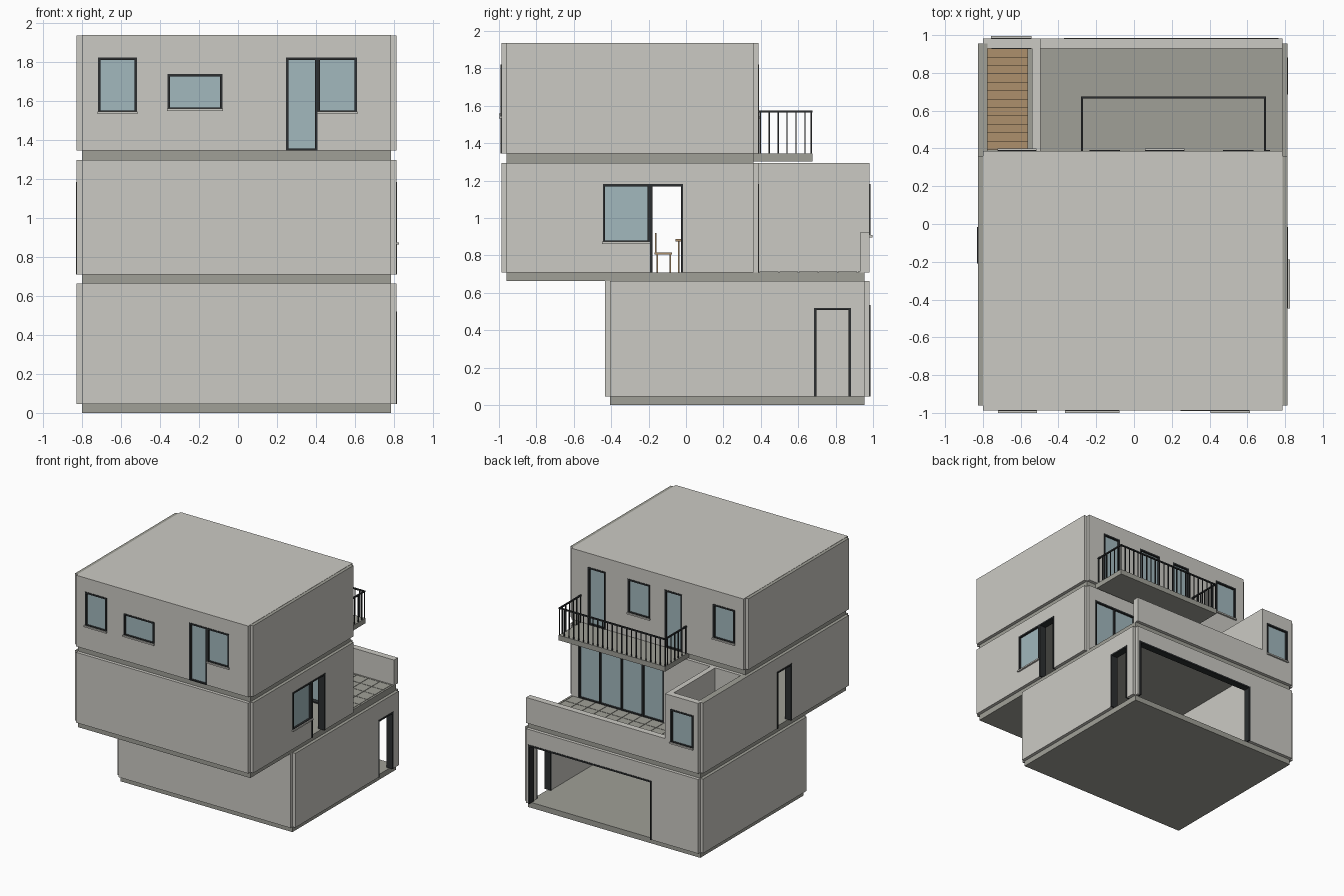
import bpy, bmesh
from mathutils import Vector

cube = bpy.data.objects.get("Cube")
if cube:
    bpy.data.objects.remove(cube, do_unlink=True)


def material(name, rgb):
    m = bpy.data.materials.new(name)
    m.use_nodes = True
    m.diffuse_color = (*rgb, 1)
    m.node_tree.nodes["Principled BSDF"].inputs["Base Color"].default_value = (*rgb, 1)
    return m


PLASTER = material("pale plaster", (0.6, 0.59, 0.55))
CONCRETE = material("grey concrete", (0.35, 0.35, 0.31))
METAL = material("dark metal", (0.025, 0.028, 0.03))
GLASS = material("blue glass", (0.36, 0.48, 0.51))
WOOD = material("oak wood", (0.42, 0.28, 0.15))

# Shared outline of the building core and level heights
LEFT, RIGHT, FRONT, GARAGE_FRONT, HOUSE_BACK, BACK = -0.8, 0.785, -0.96, -0.405, 0.36, 0.955
OUT, IN = 0.027, 0.025
Z_GROUND, Z_CEIL, Z_MID, Z_MID_TOP, Z_UP, Z_ROOF = 0.045, 0.662, 0.71, 1.295, 1.345, 1.935


def finish(name, bm, *mats):
    bmesh.ops.recalc_face_normals(bm, faces=bm.faces)
    mesh = bpy.data.meshes.new(name)
    bm.to_mesh(mesh)
    bm.free()
    ob = bpy.data.objects.new(name, mesh)
    for m in mats:
        mesh.materials.append(m)
    bpy.context.collection.objects.link(ob)
    return ob


def place(axis, u, v, w):
    """Point from in-plane u, v and depth w along the axis."""
    return {"x": (w, u, v), "y": (u, w, v), "z": (u, v, w)}[axis]


def boxes(name, mat, items):
    """One object from several boxes given as (low corner, high corner)."""
    bm = bmesh.new()
    for lo, hi in items:
        lo, hi = Vector(lo), Vector(hi)
        verts = bmesh.ops.create_cube(bm, size=1)["verts"]
        for v in verts:
            v.co = (lo + hi) / 2 + v.co * (hi - lo)
    return finish(name, bm, mat)


def panel(name, mat, axis, w0, w1, u0, u1, v0, v1, holes=()):
    """Slab with rectangular holes (u0, u1, v0, v1)."""
    us = sorted({u0, u1, *[h[0] for h in holes], *[h[1] for h in holes]})
    vs = sorted({v0, v1, *[h[2] for h in holes], *[h[3] for h in holes]})
    bm = bmesh.new()
    for a, b in zip(us, us[1:]):
        for c, d in zip(vs, vs[1:]):
            cu, cv = (a + b) / 2, (c + d) / 2
            if any(h[0] < cu < h[1] and h[2] < cv < h[3] for h in holes):
                continue
            bm.faces.new([bm.verts.new(place(axis, *p, w0))
                          for p in ((a, c), (b, c), (b, d), (a, d))])
    bmesh.ops.remove_doubles(bm, verts=bm.verts, dist=0.0001)
    new = bmesh.ops.extrude_face_region(bm, geom=bm.faces[:], use_keep_orig=True)["geom"]
    shift = Vector(place(axis, 0, 0, w1 - w0))
    bmesh.ops.translate(bm, vec=shift, verts=[g for g in new if isinstance(g, bmesh.types.BMVert)])
    return finish(name, bm, mat)


def fit_opening(name, axis, sign, core, u0, u1, v0, v1, kind, panes=1):
    """Metal frame, glass and sill for one wall opening."""
    t = 0.013
    d0, d1 = sorted((core - sign * (IN + 0.003), core + sign * (OUT + 0.004)))

    def bar(a, b, c, d, e=d0, f=d1):
        return place(axis, a, c, e), place(axis, b, d, f)

    bars = [bar(u0, u0 + t, v0, v1), bar(u1 - t, u1, v0, v1), bar(u0, u1, v1 - t, v1)]
    for i in range(1, panes):
        c = u0 + (u1 - u0) * i / panes
        bars.append(bar(c - t / 2, c + t / 2, v0, v1))
    if kind != "open":
        bars.append(bar(u0, u1, v0, v0 + t * 0.7))
        g0, g1 = sorted((core + sign * 0.008, core + sign * 0.014))
        boxes(name + "_glass", GLASS, [bar(u0, u1, v0, v1, g0, g1)])
    boxes(name + "_frame", METAL, bars)
    if kind == "window":
        s0, s1 = sorted((core, core + sign * (OUT + 0.014)))
        boxes(name + "_sill", PLASTER, [bar(u0 - 0.003, u1 + 0.003, v0 - 0.008, v0 + 0.004, s0, s1)])


def facade(name, axis, sign, core, u0, u1, v0, v1, openings=()):
    w0, w1 = sorted((core - sign * IN, core + sign * OUT))
    wall = panel(name, PLASTER, axis, w0, w1, u0, u1, v0, v1, [o[1:5] for o in openings])
    if axis == "x":  # grey capping on the side walls
        wall.data.materials.append(CONCRETE)
        for f in wall.data.polygons:
            if f.normal.z > 0.9 and f.center.z > v1 - 0.01:
                f.material_index = 1
    for label, *rect in openings:
        fit_opening(name + "_" + label, axis, sign, core, *rect)


# Floor slabs, stairwell hole and roof
panel("plinth", CONCRETE, "z", 0, Z_GROUND, LEFT, RIGHT, GARAGE_FRONT, BACK)
WELL = (-0.775, -0.565, 0.395, 0.93)
panel("middle_slab", CONCRETE, "z", Z_CEIL, Z_MID, LEFT, RIGHT, FRONT, BACK, [WELL])
panel("upper_slab", CONCRETE, "z", Z_MID_TOP, Z_UP, LEFT, RIGHT, FRONT, HOUSE_BACK)
panel("roof", PLASTER, "z", Z_ROOF - 0.03, Z_ROOF + 0.002, LEFT, RIGHT, FRONT - OUT, HOUSE_BACK + OUT)

# Ground floor with garage opening and side door
facade("ground_front", "y", -1, GARAGE_FRONT, LEFT, RIGHT, Z_GROUND, Z_CEIL)
facade("ground_back", "y", 1, BACK, LEFT, RIGHT, Z_GROUND, Z_CEIL,
       [("garage", -0.37, 0.765, Z_GROUND, 0.535, "open")])
facade("ground_left", "x", 1, RIGHT, GARAGE_FRONT, BACK, Z_GROUND, Z_CEIL,
       [("door", 0.685, 0.882, Z_GROUND, 0.52, "open")])
facade("ground_right", "x", -1, LEFT, GARAGE_FRONT, BACK, Z_GROUND, Z_CEIL)
panel("garage_partition", PLASTER, "x", -0.43, -0.39, GARAGE_FRONT, BACK, Z_GROUND, Z_CEIL)

# Middle floor
DOOR_TOP = 1.182
facade("middle_front", "y", -1, FRONT, LEFT, RIGHT, Z_MID, Z_MID_TOP)
facade("middle_left", "x", 1, RIGHT, FRONT, HOUSE_BACK, Z_MID, Z_MID_TOP,
       [("window", -0.445, -0.192, 0.87, DOOR_TOP, "window"),
        ("door", -0.192, -0.015, Z_MID, DOOR_TOP, "open")])
facade("middle_right", "x", -1, LEFT, FRONT, BACK, Z_MID, Z_MID_TOP,
       [("door", -0.21, -0.015, Z_MID, DOOR_TOP, "open")])
facade("middle_back", "y", 1, HOUSE_BACK, LEFT, RIGHT, Z_MID, Z_MID_TOP,
       [("sliding_door", -0.07, 0.72, Z_MID, DOOR_TOP, "glass_door", 4)])

# Stair room, open to the sky, and terrace parapet
ROOM = -0.495
facade("stair_room_back", "y", 1, BACK, LEFT, ROOM, Z_MID, Z_MID_TOP,
       [("window", -0.755, -0.545, 0.905, DOOR_TOP, "window")])
panel("stair_room_side", PLASTER, "x", ROOM - 0.045, ROOM, HOUSE_BACK, BACK, Z_MID, Z_MID_TOP)
facade("terrace_parapet", "y", 1, BACK, ROOM, RIGHT, Z_MID, 0.922)

# Stairs descending towards the back
STEPS = 12
run, rise = (WELL[3] - WELL[2]) / STEPS, (Z_MID - Z_GROUND) / (STEPS + 1)
boxes("stair_treads", WOOD, [
    ((WELL[0], WELL[2] + i * run, Z_MID - (i + 1) * rise - 0.015),
     (WELL[1], WELL[2] + (i + 1) * run, Z_MID - (i + 1) * rise)) for i in range(STEPS)])

# Terrace paving
tile, gap = 0.105, 0.004
boxes("terrace_tiles", CONCRETE, [
    ((ROOM + i * tile + gap, 0.39 + j * tile + gap, Z_MID - 0.002),
     (min(ROOM + (i + 1) * tile, RIGHT), min(0.39 + (j + 1) * tile, BACK - IN), Z_MID + 0.004))
    for i in range(13) for j in range(6) if ROOM + i * tile + gap < RIGHT - gap])

# Upper floor
HEAD, SILL = 1.822, 1.54
facade("upper_front", "y", -1, FRONT, LEFT, RIGHT, Z_UP, Z_ROOF,
       [("side_window", -0.717, -0.517, SILL, HEAD, "window"),
        ("small_window", -0.362, -0.08, 1.555, 1.737, "window"),
        ("door", 0.245, 0.407, Z_UP, HEAD, "glass_door"),
        ("door_window", 0.407, 0.61, SILL, HEAD, "window")])
facade("upper_back", "y", 1, HOUSE_BACK, LEFT, RIGHT, Z_UP, Z_ROOF,
       [("side_window", -0.72, -0.52, SILL, HEAD, "window"),
        ("right_door", -0.235, -0.075, Z_UP, HEAD, "glass_door"),
        ("middle_window", 0.06, 0.265, SILL, HEAD, "window"),
        ("left_door", 0.47, 0.632, Z_UP, HEAD, "glass_door")])
for side, sign, core in (("left", 1, RIGHT), ("right", -1, LEFT)):
    facade("upper_" + side, "x", sign, core, FRONT, HOUSE_BACK, Z_UP, Z_ROOF)

# Balcony slab and railing
B0, B1, BY0, BY1, RAIL = -0.28, 0.7, HOUSE_BACK + OUT, 0.675, 1.575
boxes("balcony_slab", CONCRETE, [((B0, HOUSE_BACK, 1.303), (B1, BY1, Z_UP))])
r = 0.011
bars = [((B0, BY1 - r, RAIL - r), (B1, BY1, RAIL))]
bars += [((x, BY0, RAIL - r), (x + r, BY1, RAIL)) for x in (B0, B1 - r)]
p = 0.007
count = 22
for i in range(count + 1):
    x = B0 + (B1 - B0 - p) * i / count
    bars.append(((x, BY1 - p - 0.002, Z_UP), (x + p, BY1 - 0.002, RAIL - r / 2)))
for i in range(6):
    y = BY0 + 0.006 + (BY1 - BY0) * i / 6
    bars += [((x, y, Z_UP), (x + p, y + p, RAIL - r / 2)) for x in (B0 + 0.002, B1 - p - 0.002)]
boxes("balcony_railing", METAL, bars)


# Dining table and chairs inside the middle floor
def legs(x0, x1, y0, y1, top, t=0.008):
    return [((x, y, Z_MID), (x + t, y + t, top)) for x in (x0, x1 - t) for y in (y0, y1 - t)]


boxes("dining_table", WOOD, [((-0.1, -0.055, 0.875), (0.3, 0.15, 0.887))]
      + legs(-0.08, 0.28, -0.042, 0.14, 0.88))
for n, x in enumerate((-0.05, 0.15)):
    boxes(f"dining_chair_{n + 1}", WOOD,
          [((x, -0.168, 0.805), (x + 0.1, -0.075, 0.815)), ((x, -0.165, 0.81), (x + 0.1, -0.157, 0.92))]
          + legs(x, x + 0.1, -0.158, -0.08, 0.81))
